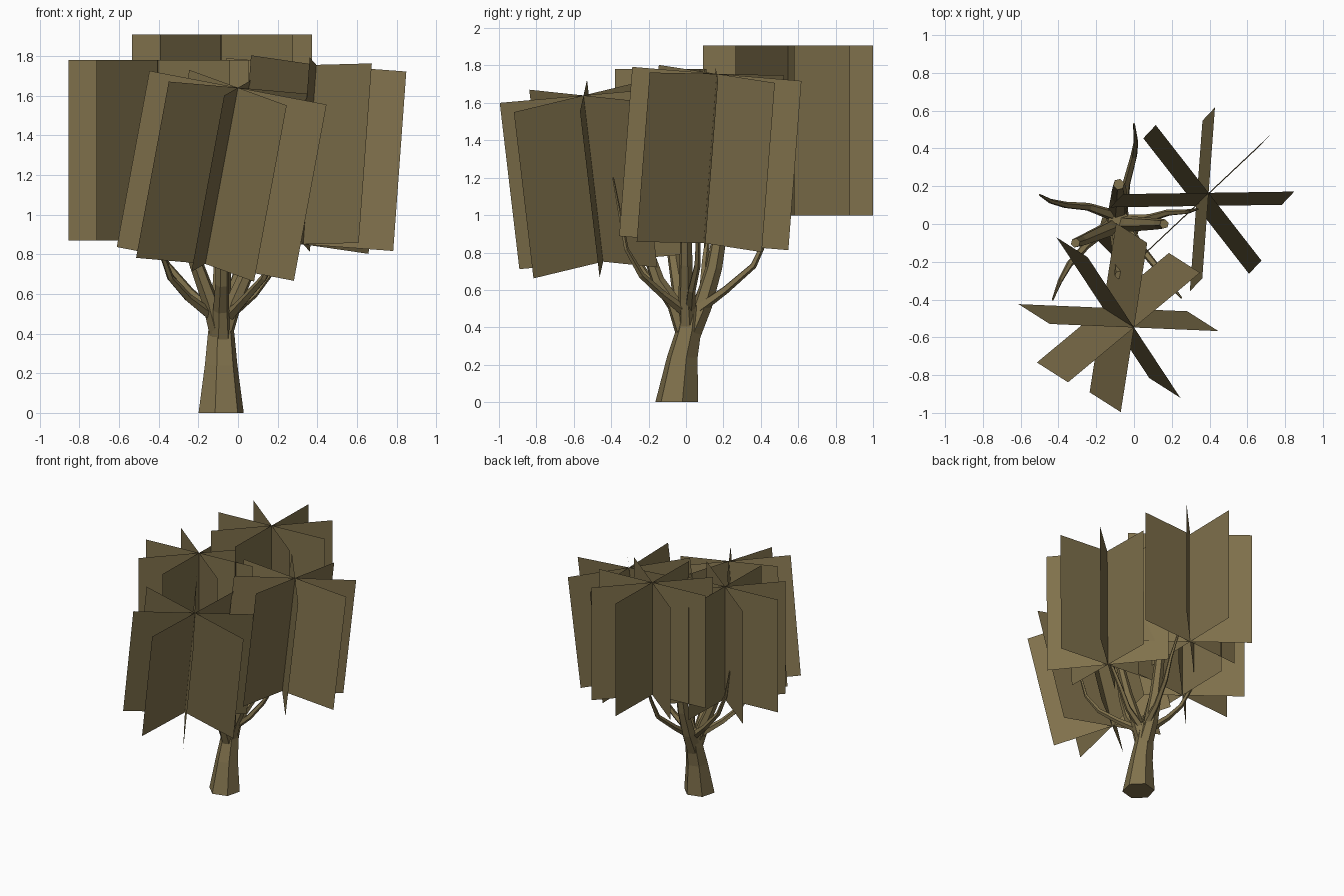
import bpy, bmesh, math
from mathutils import Vector

mat = bpy.data.materials.new("olive_brown")
mat.diffuse_color = (0.215, 0.165, 0.072, 1)


def finish(name, bm):
    me = bpy.data.meshes.new(name)
    bm.to_mesh(me)
    bm.free()
    me.materials.append(mat)
    ob = bpy.data.objects.new(name, me)
    bpy.context.collection.objects.link(ob)
    return ob


def tube(name, path, sides, level=False):
    """Tapered limb through (x, y, z, radius) points; level keeps rings horizontal."""
    bm = bmesh.new()
    pts = [Vector(p[:3]) for p in path]
    rings = []
    for i, p in enumerate(pts):
        d = (pts[min(i + 1, len(pts) - 1)] - pts[max(i - 1, 0)]).normalized()
        if level:
            d = Vector((0, 0, 1))
        q = Vector((0, 0, 1)).rotation_difference(d)
        ring = []
        for k in range(sides):
            a = 2 * math.pi * (k + 0.25) / sides
            ring.append(bm.verts.new(p + q @ Vector((math.cos(a), math.sin(a), 0)) * path[i][3]))
        rings.append(ring)
    for r0, r1 in zip(rings, rings[1:]):
        for k in range(sides):
            j = (k + 1) % sides
            bm.faces.new((r0[k], r0[j], r1[j], r1[k]))
    bm.faces.new(rings[0][::-1])
    bm.faces.new(rings[-1])
    return finish(name, bm)


def foliage(name, top, down, start):
    """Four square sheets crossing on one axis that hangs from the top point."""
    bm = bmesh.new()
    top, down = Vector(top), Vector(down).normalized() * 0.91
    q = Vector((0, 0, 1)).rotation_difference(-down)
    for k in range(4):
        a = math.radians(start + 42.3 * k)
        d = q @ Vector((math.cos(a), math.sin(a), 0)) * 0.455
        bm.faces.new([bm.verts.new(v) for v in
                      (top - d, top - d + down, top + d + down, top + d)])
    return finish(name, bm)


# Trunk
tube("trunk", [(-0.085, -0.05, 0, 0.118), (-0.085, -0.02, 0.24, 0.085),
               (-0.085, 0.015, 0.39, 0.07), (-0.085, 0.03, 0.52, 0.055)], 6, True)

# Thick limbs rising into each foliage cluster
tube("limb_back", [(-0.085, 0.02, 0.36, 0.06), (-0.085, 0.09, 0.52, 0.052),
                   (-0.08, 0.15, 0.72, 0.045), (-0.08, 0.19, 0.95, 0.038),
                   (-0.08, 0.21, 1.2, 0.03)], 6)
tube("limb_right", [(-0.08, 0.01, 0.38, 0.05), (-0.02, 0.0, 0.56, 0.042),
                    (0.06, 0.0, 0.74, 0.036), (0.13, 0.0, 0.95, 0.03),
                    (0.16, 0.0, 1.12, 0.025)], 6)
tube("limb_left", [(-0.09, 0.0, 0.38, 0.05), (-0.14, -0.03, 0.56, 0.042),
                   (-0.21, -0.06, 0.75, 0.036), (-0.28, -0.09, 0.95, 0.03),
                   (-0.31, -0.1, 1.12, 0.025)], 6)
tube("limb_front", [(-0.085, -0.01, 0.38, 0.05), (-0.085, -0.06, 0.52, 0.042),
                    (-0.08, -0.15, 0.65, 0.036), (-0.08, -0.22, 0.85, 0.03),
                    (-0.08, -0.27, 1.08, 0.022)], 6)

# Thin twigs that sweep out and then up
twigs = {
    "twig_back": [(-0.06, 0.07, 0.5), (-0.04, 0.21, 0.6), (0.0, 0.36, 0.73), (0.01, 0.43, 0.88), (0.0, 0.53, 1.1)],
    "twig_back_left": [(-0.12, 0.05, 0.5), (-0.24, 0.09, 0.61), (-0.36, 0.1, 0.75), (-0.44, 0.12, 0.92), (-0.5, 0.155, 1.15)],
    "twig_front_left": [(-0.12, 0.0, 0.48), (-0.25, -0.11, 0.58), (-0.34, -0.21, 0.68), (-0.39, -0.3, 0.82), (-0.43, -0.4, 1.2)],
    "twig_right": [(-0.04, 0.02, 0.5), (0.08, 0.03, 0.6), (0.18, 0.06, 0.73), (0.28, 0.065, 0.9), (0.34, 0.08, 1.15)],
    "twig_front_right": [(-0.05, 0.0, 0.48), (0.04, -0.13, 0.58), (0.13, -0.24, 0.68), (0.19, -0.32, 0.82), (0.25, -0.39, 1.2)],
}
radii = (0.03, 0.022, 0.018, 0.013, 0.005)
for name, pts in twigs.items():
    tube(name, [p + (r,) for p, r in zip(pts, radii)], 5)

# Foliage clusters
foliage("foliage_front", (0, -0.548, 1.64), (-0.165, 0.105, -0.89), -3)
foliage("foliage_right", (0.395, 0.165, 1.755), (-0.066, -0.07, -0.905), 1)
foliage("foliage_left", (-0.4, 0.075, 1.78), (0, 0, -1), -38)
foliage("foliage_back", (-0.08, 0.545, 1.907), (0, 0, -1), -38)
